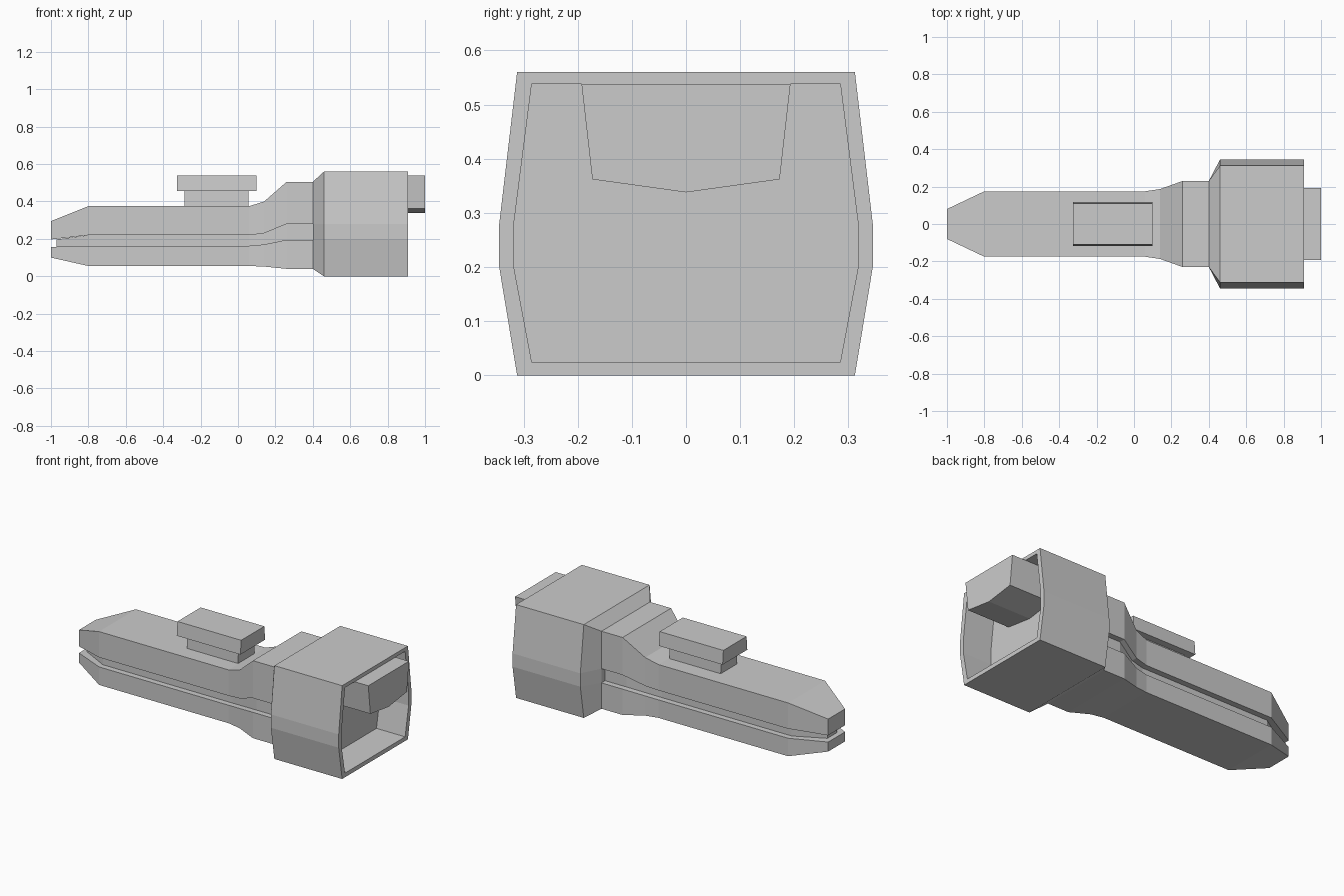
import bpy, bmesh

if "Cube" in bpy.data.objects:
    bpy.data.objects.remove(bpy.data.objects["Cube"])


def loft(name, rings, cap_start=True, cap_end=True):
    """Skin a list of equal-length point rings into a flat-faced mesh."""
    bm = bmesh.new()
    loops = [[bm.verts.new(p) for p in ring] for ring in rings]
    n = len(loops[0])
    for a, b in zip(loops, loops[1:]):
        for i in range(n):
            j = (i + 1) % n
            bm.faces.new((a[i], a[j], b[j], b[i]))
    if cap_start:
        bm.faces.new(loops[0][::-1])
    if cap_end:
        bm.faces.new(loops[-1])
    bmesh.ops.recalc_face_normals(bm, faces=bm.faces)
    mesh = bpy.data.meshes.new(name)
    bm.to_mesh(mesh)
    bm.free()
    obj = bpy.data.objects.new(name, mesh)
    bpy.context.collection.objects.link(obj)
    return obj


def mirrored(x, half):
    """Closed ring at x from (y, z) points of one side, bottom to top."""
    return [(x, y, z) for y, z in half] + [(x, -y, z) for y, z in reversed(half)]


def rect(x, w, z0, z1):
    return mirrored(x, [(w, z0), (w, z1)])


def slab(x0, x1, y, z, inset=0.0):
    """Horizontal rectangle, used as a ring stacked along z."""
    return [(x0, -y, z), (x1, -y, z), (x1, y, z), (x0, y, z)]


# Body stations: x, half width, bottom, groove low, groove high, top
stations = [
    (-1.00, 0.08, 0.10, 0.157, 0.197, 0.295),
    (-0.80, 0.175, 0.055, 0.163, 0.22, 0.375),
    (0.06, 0.175, 0.055, 0.163, 0.22, 0.375),
    (0.14, 0.187, 0.052, 0.17, 0.23, 0.40),
    (0.26, 0.23, 0.04, 0.195, 0.28, 0.505),
    (0.40, 0.23, 0.04, 0.195, 0.28, 0.505),
]

# Upper and lower body halves, separated by the side groove
loft("upper_body", [rect(x, w, g1, t) for x, w, b, g0, g1, t in stations])
loft("lower_body", [rect(x, w, b, g0) for x, w, b, g0, g1, t in stations])

# Recessed core forming the groove floor
loft("groove_core", [rect(x + (0.03 if x == -1 else 0), w - 0.035, g0, g1)
                     for x, w, b, g0, g1, t in stations])

# Flared collar and hollow housing, wrapped round into the cavity
neck = [(0.23, 0.04), (0.23, 0.195), (0.23, 0.28), (0.23, 0.505)]
outer = [(0.312, 0.0), (0.345, 0.2), (0.345, 0.28), (0.312, 0.56)]
inner = [(0.285, 0.025), (0.318, 0.2), (0.318, 0.28), (0.285, 0.538)]
loft("housing", [mirrored(0.40, neck), mirrored(0.46, outer),
                 mirrored(0.91, outer), mirrored(0.91, inner),
                 mirrored(0.72, inner)])

# Projecting key block under the cavity roof
key = [(0.0, 0.338), (0.173, 0.362), (0.193, 0.538)]
key_ring = key + [(-y, z) for y, z in reversed(key[1:])]
loft("key_block", [[(x, y, z) for y, z in key_ring] for x in (0.72, 1.0)])

# Top button: narrow stem and wider cap
loft("button_stem", [slab(-0.285, 0.055, 0.078, 0.37), slab(-0.285, 0.055, 0.075, 0.455)])
loft("button_cap", [slab(-0.325, 0.098, 0.117, 0.455), slab(-0.325, 0.098, 0.11, 0.538)])
